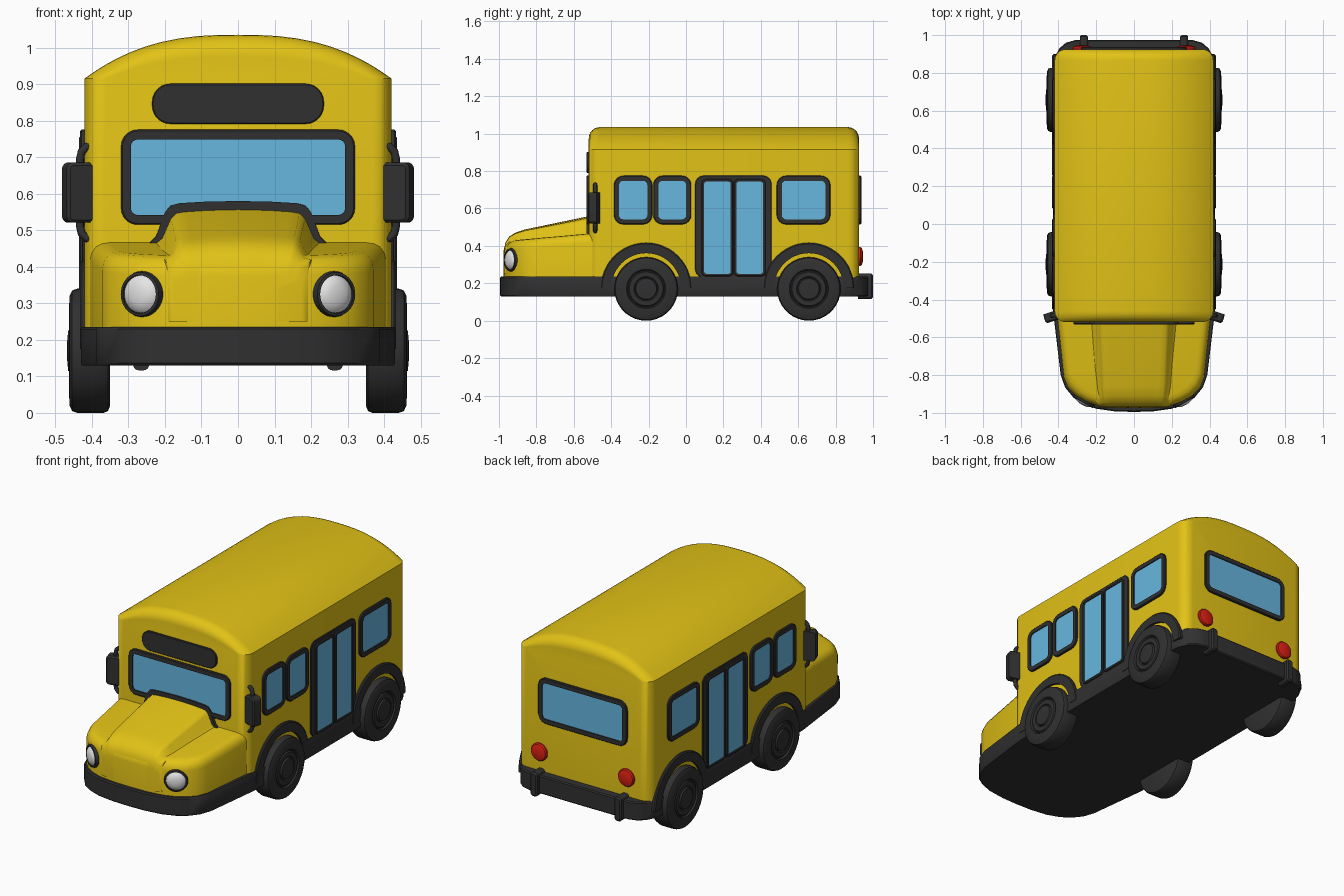
import bpy, bmesh, math
from mathutils import Vector

if "Cube" in bpy.data.objects:
    bpy.data.objects.remove(bpy.data.objects["Cube"])


def material(name, rgb):
    m = bpy.data.materials.new(name)
    m.diffuse_color = (*rgb, 1)
    m.use_nodes = True
    m.node_tree.nodes["Principled BSDF"].inputs["Base Color"].default_value = m.diffuse_color
    return m


YELLOW = material("bus_yellow", (0.76, 0.54, 0.008))
BLACK = material("trim_black", (0.030, 0.030, 0.030))
BLUE = material("glass_blue", (0.135, 0.47, 0.74))
RED = material("light_red", (0.68, 0.014, 0.006))
WHITE = material("lamp_white", (0.78, 0.78, 0.78))


def loft(name, rings, mat, caps=True, angle=35):
    """Join closed rings of equal length into one skin."""
    bm = bmesh.new()
    vs = [[bm.verts.new(p) for p in ring] for ring in rings]
    n = len(vs[0])
    for a, b in zip(vs, vs[1:]):
        for j in range(n):
            k = (j + 1) % n
            bm.faces.new((a[j], a[k], b[k], b[j]))
    if caps:
        bm.faces.new(vs[0])
        bm.faces.new(vs[-1])
    bmesh.ops.recalc_face_normals(bm, faces=bm.faces)
    me = bpy.data.meshes.new(name)
    bm.to_mesh(me)
    bm.free()
    me.materials.append(mat)
    me.shade_smooth()
    me.set_sharp_from_angle(angle=math.radians(angle))
    ob = bpy.data.objects.new(name, me)
    bpy.context.collection.objects.link(ob)
    return ob


def spin(name, profile, origin, axis, mat, n=36):
    """Revolve (radius, height) points about an axis."""
    q = Vector(axis).to_track_quat('Z', 'Y')
    rings = [[Vector(origin) + q @ Vector((r * math.cos(t), r * math.sin(t), h))
              for t in (math.tau * j / n for j in range(n))] for r, h in profile]
    return loft(name, rings, mat)


def rrect(w, h, r, k=6):
    pts = []
    for c, (sx, sz) in enumerate(((1, 1), (-1, 1), (-1, -1), (1, -1))):
        for j in range(k + 1):
            a = math.pi / 2 * (c + j / k)
            pts.append((sx * (w / 2 - r) + r * math.cos(a), sz * (h / 2 - r) + r * math.sin(a)))
    return pts


def placed(pts, o, u, n, d):
    o, u, n = Vector(o), Vector(u).normalized(), Vector(n).normalized()
    return [o + u * a + Vector((0, 0, b)) + n * d for a, b in pts]


def plate(name, o, u, n, w, h, r, d0, d1, mat, bev=0.003):
    full, small = rrect(w, h, r), rrect(w - 2 * bev, h - 2 * bev, r - bev)
    loft(name, [placed(full, o, u, n, d0), placed(full, o, u, n, d1 - bev),
                placed(small, o, u, n, d1)], mat)


def window(name, o, u, n, w, h, r, t=0.027, d=0.012):
    """Raised dark frame around a thin glass plate."""
    a, b = rrect(w, h, r), rrect(w - 2 * t, h - 2 * t, max(r - t, 0.012))
    a2 = rrect(w - 0.008, h - 0.008, r - 0.004)
    loft(name + "_frame", [placed(a, o, u, n, -0.005), placed(a, o, u, n, d - 0.004),
                           placed(a2, o, u, n, d), placed(b, o, u, n, d),
                           placed(b, o, u, n, -0.005)], BLACK, caps=False)
    plate(name + "_glass", o, u, n, w - 2 * t + 0.004, h - 2 * t + 0.004,
          max(r - t, 0.012), 0, d - 0.006, BLUE, 0.001)


# Bus body: arched section, rounded at both ends
def body_section(y, i):
    w = 0.42 - i
    rise = 0.12 - i
    pts = [(w, y, 0.2)]
    for j in range(25):
        c = math.cos(math.pi * j / 24)
        pts.append((w * c, y, 0.915 + rise * (1 - abs(c) ** 2.6)))
    return pts + [(-w, y, 0.2)]


R = 0.06
steps = [math.pi / 2 * j / 6 for j in range(7)]
front = [(-0.52 + R * (1 - math.cos(a)), R * (1 - math.sin(a))) for a in steps]
back = [(0.925 - R * (1 - math.cos(a)), R * (1 - math.sin(a))) for a in reversed(steps)]
loft("bus_body", [body_section(y, i) for y, i in front + back], YELLOW)


# Hood with fenders: plan outline, rounded upper edge
def mirrored(half):
    return half + [(-x, y) for x, y in reversed(half) if x > 0]


def fender_z(y):
    return 0.465 + (y + 0.53) * 0.09


hood_plan = mirrored([(0, -0.975), (0.1, -0.973), (0.2, -0.96), (0.26, -0.938), (0.31, -0.908),
                      (0.35, -0.865), (0.372, -0.81), (0.405, -0.5)])
rings = [[(x, y, 0.2) for x, y in hood_plan]]
for inset, drop in ((0, 0.05), (0.004, 0.03), (0.015, 0.012), (0.03, 0.003), (0.05, 0)):
    ring = []
    for x, y in hood_plan:
        y2 = -0.5 + (y + 0.5) * (1 - inset / 0.47)
        ring.append((x * (1 - inset / 0.4), y2, fender_z(y2) - drop))
    rings.append(ring)
loft("hood_fenders", rings, YELLOW, angle=50)


# Raised middle of the hood
def bulge_section(y, b, t, top):
    zb = min(fender_z(y) - 0.008, top - 0.02)
    h = top - zb
    half = [(b + 0.025, 0.25), (b + 0.025, zb), (b, zb + 0.2 * h), (t + 0.015, zb + 0.75 * h),
            (t, zb + 0.9 * h), (t - 0.025, top - 0.006), (t * 0.5, top - 0.002)]
    pts = half + [(0, top)] + [(-x, z) for x, z in reversed(half)]
    return [(x, y, z) for x, z in pts]


loft("hood_bulge", [bulge_section(*s) for s in (
    (-0.5, 0.21, 0.17, 0.563), (-0.86, 0.185, 0.155, 0.488), (-0.91, 0.18, 0.15, 0.472),
    (-0.945, 0.175, 0.145, 0.45), (-0.965, 0.165, 0.14, 0.42), (-0.972, 0.15, 0.13, 0.38))],
    YELLOW, angle=50)
loft("windshield_hood_trim", [bulge_section(y, 0.225, 0.185, 0.58) for y in (-0.51, -0.533)], BLACK)

# Skirt and bumpers around the whole bus
skirt = mirrored([(0, -0.995), (0.1, -0.992), (0.2, -0.978), (0.27, -0.952), (0.32, -0.92),
                  (0.365, -0.865), (0.388, -0.8), (0.43, -0.45), (0.43, 0.82), (0.422, 0.88),
                  (0.395, 0.93), (0.36, 0.96), (0.31, 0.974), (0, 0.975)])
loft("skirt_bumper", [[(x * s, y * s, z) for x, y in skirt]
                      for s, z in ((0.994, 0.13), (1, 0.136), (1, 0.229), (0.994, 0.235))], BLACK)

# Front and rear panels
F, B = (0, -1, 0), (0, 1, 0)
window("windshield", (0, -0.52, 0.645), (1, 0, 0), F, 0.64, 0.26, 0.045)
plate("sign_panel", (0, -0.52, 0.846), (1, 0, 0), F, 0.47, 0.11, 0.05, -0.01, 0.012, BLACK)
window("rear_window", (0, 0.925, 0.645), (1, 0, 0), B, 0.56, 0.26, 0.05)

for s, side in ((1, "right"), (-1, "left")):
    N, U = (s, 0, 0), (0, 1, 0)
    X = s * 0.42
    # Side windows
    for k, (y0, y1) in enumerate(((-0.385, -0.18), (-0.175, 0.028), (0.485, 0.772))):
        window(f"{side}_window_{k + 1}", (X, (y0 + y1) / 2, 0.645), U, N, y1 - y0, 0.26, 0.05)
    # Folding door
    plate(f"{side}_door", (X, 0.253, 0.503), U, N, 0.408, 0.545, 0.045, -0.005, 0.007, BLACK)
    for k, y in enumerate((0.168, 0.341)):
        window(f"{side}_door_leaf_{k + 1}", (X + s * 0.004, y, 0.497), U, N, 0.17, 0.52, 0.025,
               0.014, 0.011)
    # Wheels and arches
    for end, y in (("front", -0.213), ("rear", 0.657)):
        spin(f"{side}_{end}_wheel", [(0.15, 0), (0.165, 0.006), (0.17, 0.018), (0.17, 0.09),
                                     (0.165, 0.104), (0.15, 0.111), (0.105, 0.113), (0.1, 0.104),
                                     (0.095, 0.104), (0.09, 0.111), (0.066, 0.111), (0.06, 0.105),
                                     (0.055, 0.115), (0.02, 0.118)], (s * 0.35, y, 0.17), N, BLACK)
        arch = []
        for j in range(25):
            a = math.pi * j / 24
            arch.append([(s * x, y + r * math.cos(a), 0.175 + r * math.sin(a)) for r, x in
                         ((0.186, 0.4), (0.242, 0.4), (0.242, 0.427), (0.236, 0.433), (0.186, 0.433))])
        loft(f"{side}_{end}_arch", arch, BLACK)
    # Headlight
    o, ax = (s * 0.258, -0.925, 0.325), (s * 0.5, -0.87, 0)
    spin(f"{side}_headlight_ring", [(0.06, -0.02), (0.063, 0.01), (0.06, 0.022), (0.052, 0.024),
                                    (0.05, 0.01)], o, ax, BLACK)
    spin(f"{side}_headlight", [(0.051, 0.0), (0.051, 0.018), (0.042, 0.028), (0.025, 0.034),
                               (0.008, 0.036)], o, ax, WHITE)
    # Tail light and bumper bar
    spin(f"{side}_tail_light", [(0.05, -0.01), (0.05, 0.01), (0.045, 0.017), (0.03, 0.022),
                                (0.008, 0.024)], (s * 0.275, 0.923, 0.343), B, RED)
    plate(f"{side}_rear_bumper_bar", (s * 0.265, 0.92, 0.184), (1, 0, 0), B, 0.044, 0.135, 0.016,
          0, 0.08, BLACK, 0.008)
    # Wing mirror and its arms
    plate(f"{side}_mirror", (s * 0.433, -0.49, 0.603), (s * 0.95, -0.3, 0), (-s * 0.3, -0.95, 0),
          0.086, 0.165, 0.018, -0.025, 0.025, BLACK, 0.008)
    for k, d in (("upper", 1), ("lower", -1)):
        cu = bpy.data.curves.new(f"{side}_{k}_mirror_arm", 'CURVE')
        cu.dimensions = '3D'
        cu.bevel_depth = 0.011
        cu.bevel_resolution = 2
        cu.use_fill_caps = True
        sp = cu.splines.new('POLY')
        path = ((0.39, 0.13), (0.415, 0.125), (0.428, 0.112), (0.433, 0.09), (0.433, 0.06))
        sp.points.add(len(path) - 1)
        for p, (x, z) in zip(sp.points, path):
            p.co = (s * x, -0.485, 0.603 + d * z, 1)
        cu.materials.append(BLACK)
        bpy.context.collection.objects.link(bpy.data.objects.new(cu.name, cu))
